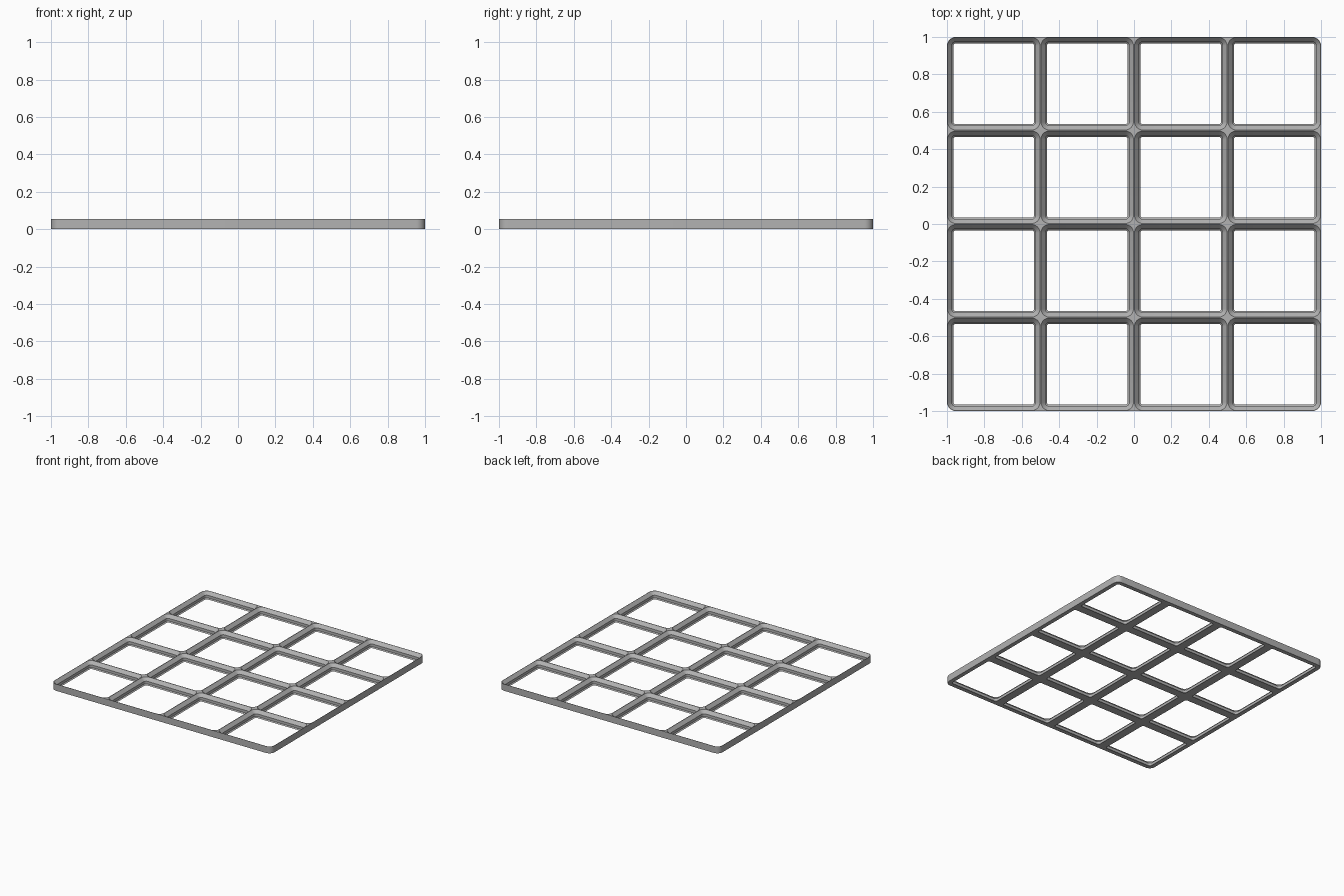
import bpy, bmesh, math

cube = bpy.data.objects.get("Cube")
if cube:
    bpy.data.objects.remove(cube, do_unlink=True)

MM = 2 / 168          # plate is four 42 mm cells wide
CELL, COUNT, HEIGHT = 42, 4, 4.65
SEGMENTS = 8          # facets per rounded corner

grey = bpy.data.materials.new("plain grey")
grey.use_nodes = True
colour = (0.45, 0.45, 0.45, 1)
grey.diffuse_color = colour
grey.node_tree.nodes["Principled BSDF"].inputs["Base Color"].default_value = colour


def rounded_ring(bm, cx, cy, half, radius, z):
    """Closed loop of vertices around a rounded square."""
    verts = []
    for quarter in range(4):
        mid = math.radians(45 + 90 * quarter)
        sx, sy = math.copysign(1, math.cos(mid)), math.copysign(1, math.sin(mid))
        for i in range(SEGMENTS + 1):
            a = math.radians(90) * (quarter + i / SEGMENTS)
            x = cx + sx * (half - radius) + radius * math.cos(a)
            y = cy + sy * (half - radius) + radius * math.sin(a)
            verts.append(bm.verts.new((x * MM, y * MM, z * MM)))
    return verts


def wall(bm, lower, upper):
    n = len(lower)
    for i in range(n):
        j = (i + 1) % n
        bm.faces.new((lower[i], lower[j], upper[j], upper[i]))


def loop_edges(bm, ring):
    return [bm.edges.get((v, ring[i - 1])) for i, v in enumerate(ring)]


bm = bmesh.new()

# Outer rim of the plate
half_plate = CELL * COUNT / 2
base = rounded_ring(bm, 0, 0, half_plate, 4, 0)
rim = rounded_ring(bm, 0, 0, half_plate, 4, HEIGHT)
wall(bm, base, rim)
bottom_edges, top_edges = loop_edges(bm, base), loop_edges(bm, rim)

# Stepped sockets: chamfer, upright, chamfer (inset from cell edge, height)
profile = [(2.85, 0), (2.15, 0.7), (2.15, 2.5), (0.25, 4.4), (0.25, HEIGHT)]
profile = [(2.85, 0), (2.15, 0.7), (2.15, 2.5), (0.2, HEIGHT)]
for col in range(COUNT):
    for row in range(COUNT):
        cx = (col + 0.5) * CELL - half_plate
        cy = (row + 0.5) * CELL - half_plate
        rings = [rounded_ring(bm, cx, cy, CELL / 2 - inset, 4 - inset, z)
                 for inset, z in profile]
        for lower, upper in zip(rings, rings[1:]):
            wall(bm, lower, upper)
        bottom_edges += loop_edges(bm, rings[0])
        top_edges += loop_edges(bm, rings[-1])

# Flat underside and top, with the sockets left open
for edges in (bottom_edges, top_edges):
    bmesh.ops.triangle_fill(bm, edges=edges, use_beauty=True)
bmesh.ops.recalc_face_normals(bm, faces=bm.faces[:])

mesh = bpy.data.meshes.new("grid_plate")
bm.to_mesh(mesh)
bm.free()
mesh.materials.append(grey)
plate = bpy.data.objects.new("grid_plate", mesh)
bpy.context.collection.objects.link(plate)
bpy.context.view_layer.objects.active = plate
plate.select_set(True)
bpy.ops.object.shade_smooth_by_angle(angle=math.radians(30))
